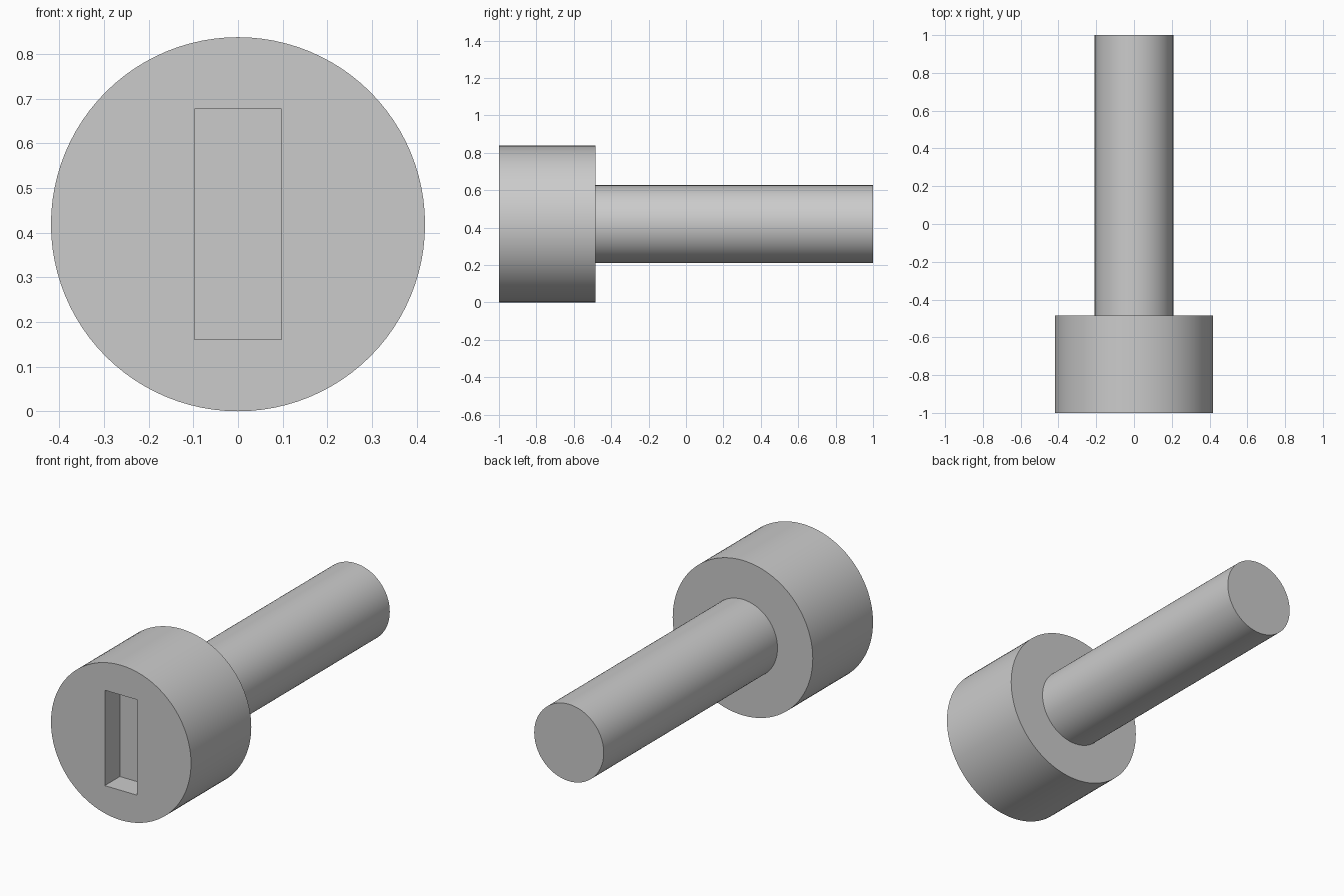
import bpy, bmesh, math
from mathutils import Matrix, Vector

cube = bpy.data.objects.get("Cube")
if cube:
    bpy.data.objects.remove(cube, do_unlink=True)

HEAD_R, SHAFT_R = 0.419, 0.208
FRONT, SHOULDER, BACK = -1.0, -0.485, 1.0
SLOT_W, SLOT_H, SLOT_DEPTH = 0.194, 0.516, 0.129

steel = bpy.data.materials.new("grey_steel")
steel.use_nodes = True
colour = (0.6, 0.6, 0.6, 1)
steel.diffuse_color = colour
steel.node_tree.nodes["Principled BSDF"].inputs["Base Color"].default_value = colour


def make_object(name, bm):
    bmesh.ops.recalc_face_normals(bm, faces=bm.faces)
    mesh = bpy.data.meshes.new(name)
    bm.to_mesh(mesh)
    bm.free()
    mesh.materials.append(steel)
    obj = bpy.data.objects.new(name, mesh)
    bpy.context.collection.objects.link(obj)
    return obj


# Bolt body: head and shaft turned from one stepped profile around the y axis
bm = bmesh.new()
profile = [(0, FRONT), (HEAD_R, FRONT), (HEAD_R, SHOULDER),
           (SHAFT_R, SHOULDER), (SHAFT_R, BACK), (0, BACK)]
verts = [bm.verts.new((r, y, HEAD_R)) for r, y in profile]
edges = [bm.edges.new(pair) for pair in zip(verts, verts[1:])]
bmesh.ops.spin(bm, geom=verts + edges, cent=(0, 0, HEAD_R), axis=(0, 1, 0),
               angle=math.tau, steps=96, use_duplicate=False)
bmesh.ops.remove_doubles(bm, verts=bm.verts, dist=1e-4)
# Merge the flat end fans into single round faces
bmesh.ops.dissolve_limit(bm, angle_limit=math.radians(1), verts=bm.verts, edges=bm.edges)
bolt = make_object("slotted_bolt", bm)

# Slot cutter
bm = bmesh.new()
bmesh.ops.create_cube(bm, size=1, matrix=Matrix.LocRotScale(
    Vector((0, FRONT, HEAD_R)), None, Vector((SLOT_W, SLOT_DEPTH * 2, SLOT_H))))
cutter = make_object("slot_cutter", bm)

# Cut the slot into the head, then drop the cutter
cut = bolt.modifiers.new("slot", 'BOOLEAN')
cut.operation = 'DIFFERENCE'
cut.solver = 'EXACT'
cut.object = cutter
bpy.ops.object.select_all(action='DESELECT')
bpy.context.view_layer.objects.active = bolt
bolt.select_set(True)
bpy.ops.object.modifier_apply(modifier=cut.name)
bpy.data.objects.remove(cutter, do_unlink=True)

# Smooth round sides, sharp rims
bpy.ops.object.shade_smooth_by_angle(angle=math.radians(30))
